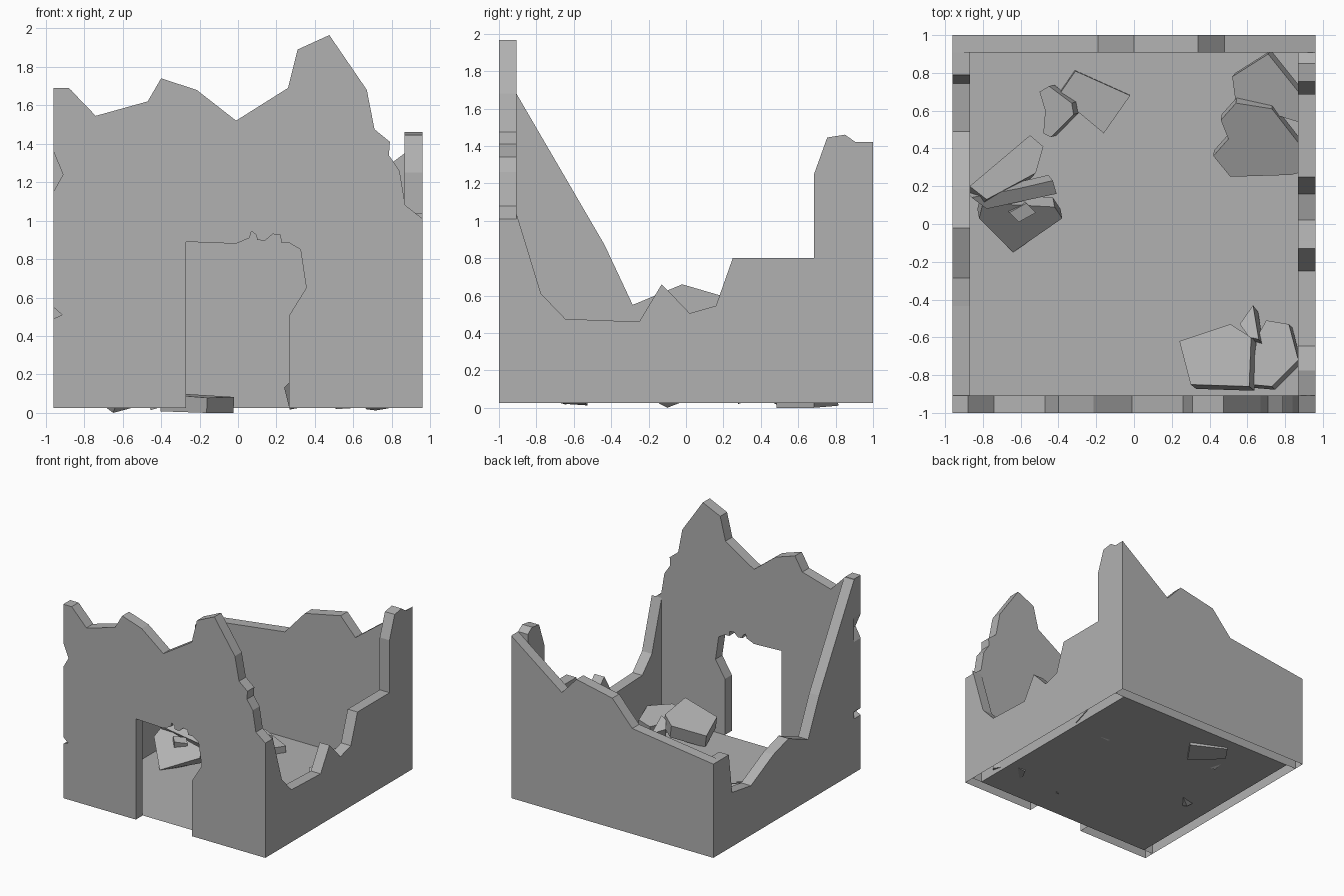
import bpy, bmesh
from mathutils import Vector

BASE = 0.025     # underside of walls and floor level
X, Y = 0.96, 1.0
T = 0.093        # wall thickness

# Dark grey stone
stone = bpy.data.materials.new("stone")
stone.diffuse_color = (0.44, 0.44, 0.44, 1)


def finish(name, bm):
    bmesh.ops.recalc_face_normals(bm, faces=bm.faces)
    me = bpy.data.meshes.new(name)
    bm.to_mesh(me)
    bm.free()
    me.materials.append(stone)
    ob = bpy.data.objects.new(name, me)
    bpy.context.collection.objects.link(ob)
    return ob


def wall(name, outline, axis, near, far):
    """Extrude an (along, z) outline through the wall thickness; underside stays open."""
    def place(a, z, d):
        return (a, d, z) if axis == 'x' else (d, a, z)
    bm = bmesh.new()
    face = bm.faces.new([bm.verts.new(place(a, z, near)) for a, z in outline])
    out = bmesh.ops.extrude_face_region(bm, geom=[face], use_keep_orig=True)
    shift = Vector(place(0, 0, far - near))
    for v in out['geom']:
        if isinstance(v, bmesh.types.BMVert):
            v.co += shift
    bmesh.ops.recalc_face_normals(bm, faces=bm.faces)
    under = [f for f in bm.faces if all(v.co.z < BASE + 0.001 for v in f.verts)]
    bmesh.ops.delete(bm, geom=under, context='FACES_ONLY')
    return finish(name, bm)


def slab(name, pts, z, sx=0.0, sy=0.0, thick=0.08):
    """Broken slab: top outline on a tilted plane (slopes sx, sy), given thickness."""
    cx = sum(p[0] for p in pts) / len(pts)
    cy = sum(p[1] for p in pts) / len(pts)
    down = Vector((sx, sy, -1)).normalized() * thick
    bm = bmesh.new()
    top = [Vector((x, y, z + sx * (x - cx) + sy * (y - cy))) for x, y in pts]
    low = [p + down for p in top]
    for p in top + low:
        p.z = max(p.z, 0)
    tv = [bm.verts.new(p) for p in top]
    lv = [bm.verts.new(p) for p in low]
    bm.faces.new(tv)
    bm.faces.new(lv[::-1])
    n = len(pts)
    for i in range(n):
        j = (i + 1) % n
        bm.faces.new((tv[i], lv[i], lv[j], tv[j]))
    return finish(name, bm)


# Front wall: chipped left corner, broken top, ragged doorway
chips = [(-X, BASE), (-X, 0.49), (-0.915, 0.51), (-X, 0.55),
         (-X, 1.15), (-0.91, 1.24), (-X, 1.36)]
front_top = [(-X, 1.69), (-0.88, 1.69), (-0.74, 1.545), (-0.47, 1.62), (-0.40, 1.74),
             (-0.215, 1.68), (-0.01, 1.52), (0.26, 1.69), (0.31, 1.89), (0.475, 1.965),
             (0.67, 1.68), (0.71, 1.475), (0.79, 1.41), (0.785, 1.34), (0.84, 1.26),
             (0.87, 1.08), (X, 1.01), (X, BASE)]
doorway = [(0.265, BASE), (0.265, 0.505), (0.355, 0.65), (0.325, 0.85), (0.265, 0.885),
           (0.225, 0.885), (0.22, 0.925), (0.18, 0.93), (0.14, 0.895), (0.10, 0.90),
           (0.095, 0.925), (0.07, 0.945), (0.06, 0.91), (-0.01, 0.88), (-0.27, 0.89),
           (-0.27, BASE)]
wall("front_wall", chips + front_top + doorway, 'x', -Y, -Y + T)

# Back wall
wall("back_wall", [(-X, BASE), (-X, 0.83), (-0.19, 0.93), (0.0, 1.14), (0.34, 1.21),
                   (0.48, 1.06), (X, 1.42), (X, BASE)], 'x', Y - T, Y)

# Side walls fit between front and back
E = Y - T
wall("left_wall", [(-E, BASE), (-E, 1.68), (-0.435, 0.87), (-0.285, 0.55), (-0.02, 0.66),
                   (0.185, 0.60), (0.49, 0.45), (0.745, 0.49), (0.79, 0.83),
                   (E, 0.83), (E, BASE)], 'y', -X, -X + T)
wall("right_wall", [(-E, BASE), (-E, 1.04), (-0.775, 0.61), (-0.645, 0.475), (-0.25, 0.46),
                    (-0.13, 0.66), (-0.09, 0.62), (0.02, 0.505), (0.16, 0.545), (0.25, 0.80),
                    (0.685, 0.80), (0.685, 1.25), (0.755, 1.445), (0.85, 1.46),
                    (E, 1.42), (E, BASE)], 'y', X - T, X)

# Floor: single sheet inside the walls
bm = bmesh.new()
fx, fy = X - T, Y - T
bm.faces.new([bm.verts.new((x * fx, y * fy, BASE))
              for x, y in ((-1, -1), (1, -1), (1, 1), (-1, 1))])
finish("floor", bm)

# Rubble in the front right corner
slab("front_rubble_large", [(0.24, -0.62), (0.51, -0.53), (0.62, -0.60), (0.61, -0.86),
                            (0.30, -0.85)], 0.20, 0.25, -0.2, 0.12)
slab("front_rubble_medium", [(0.65, -0.60), (0.70, -0.51), (0.82, -0.53), (0.87, -0.72),
                             (0.73, -0.86), (0.62, -0.85)], 0.16, 0.15, -0.15, 0.12)
slab("front_rubble_small", [(0.56, -0.53), (0.63, -0.43), (0.66, -0.61), (0.61, -0.60)],
     0.16, 0.3, -0.4, 0.10)

# Rubble in the back right corner, leaning on the wall
slab("back_rubble_upper", [(0.71, 0.90), (0.52, 0.78), (0.54, 0.63), (0.74, 0.58),
                           (0.87, 0.54), (0.87, 0.70)], 0.22, 0.2, 0.25)
slab("back_rubble_lower", [(0.46, 0.55), (0.54, 0.64), (0.73, 0.61), (0.87, 0.43),
                           (0.87, 0.27), (0.83, 0.26), (0.51, 0.25), (0.42, 0.36),
                           (0.50, 0.45)], 0.17, 0.05, 0.4)

# Rubble stacked by the left wall
slab("left_rubble_back", [(-0.87, 0.20), (-0.55, 0.47), (-0.48, 0.41), (-0.52, 0.27),
                          (-0.78, 0.13)], 0.22, -0.35, -0.4)
slab("left_rubble_middle", [(-0.86, 0.14), (-0.60, 0.19), (-0.43, 0.23), (-0.41, 0.16),
                            (-0.78, 0.08)], 0.25, -0.4, 0.5, 0.07)
slab("left_rubble_front", [(-0.82, 0.03), (-0.64, -0.15), (-0.38, 0.03), (-0.42, 0.09),
                           (-0.80, 0.11)], 0.16, -0.15, 0.8)
slab("left_rubble_chip", [(-0.66, 0.06), (-0.57, 0.11), (-0.52, 0.06), (-0.61, 0.01)],
     0.22, -0.2, 0.2, 0.06)

# Rubble near the back left
slab("rear_rubble_large", [(-0.31, 0.81), (-0.02, 0.68), (-0.16, 0.48), (-0.40, 0.68)],
     0.09, -0.04, 0.05, 0.09)
slab("rear_rubble_small", [(-0.50, 0.70), (-0.45, 0.73), (-0.33, 0.64), (-0.32, 0.58),
                           (-0.44, 0.46), (-0.48, 0.48), (-0.47, 0.60)], 0.12, 0.35, 0.1)
